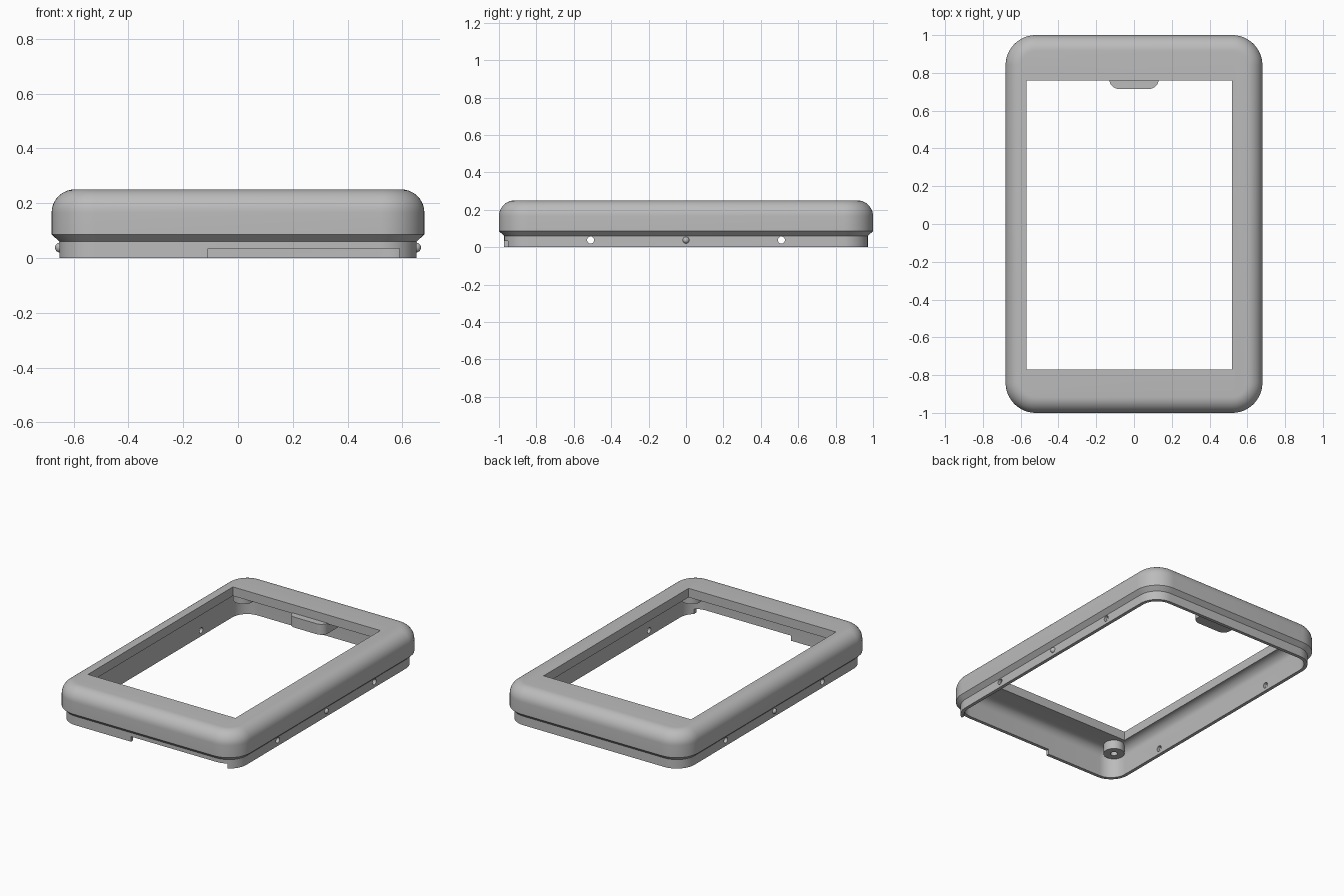
import bpy, bmesh, math
from mathutils import Matrix

if "Cube" in bpy.data.objects:
    bpy.data.objects.remove(bpy.data.objects["Cube"])

grey = bpy.data.materials.new("plain grey")
grey.use_nodes = True
COLOR = (0.5, 0.5, 0.5, 1)
grey.diffuse_color = COLOR
grey.node_tree.nodes["Principled BSDF"].inputs["Base Color"].default_value = COLOR

HALF_X, HALF_Y, CORNER = 0.68, 1.0, 0.16


def make_object(name, bm):
    bmesh.ops.recalc_face_normals(bm, faces=bm.faces)
    mesh = bpy.data.meshes.new(name)
    bm.to_mesh(mesh)
    bm.free()
    obj = bpy.data.objects.new(name, mesh)
    bpy.context.collection.objects.link(obj)
    mesh.materials.append(grey)
    return obj


def rounded_rect(hx, hy, r, steps=12):
    pts = []
    for k, (sx, sy) in enumerate([(1, 1), (-1, 1), (-1, -1), (1, -1)]):
        for i in range(steps + 1):
            a = math.pi / 2 * (k + i / steps)
            pts.append((sx * (hx - r) + r * math.cos(a), sy * (hy - r) + r * math.sin(a)))
    return pts


def loft(name, rings):
    """Closed solid through rings of equal point count."""
    bm = bmesh.new()
    loops = [[bm.verts.new(p) for p in ring] for ring in rings]
    n = len(loops[0])
    for a, b in zip(loops, loops[1:]):
        for i in range(n):
            j = (i + 1) % n
            bm.faces.new((a[i], a[j], b[j], b[i]))
    bm.faces.new(loops[0])
    bm.faces.new(loops[-1])
    return make_object(name, bm)


def box(name, x0, x1, y0, y1, z0, z1):
    return loft(name, [[(x0, y0, z), (x1, y0, z), (x1, y1, z), (x0, y1, z)] for z in (z0, z1)])


def cylinder(name, center, radius, depth, axis="Z"):
    bm = bmesh.new()
    turn = Matrix.Rotation(math.pi / 2, 4, "Y") if axis == "X" else Matrix()
    bmesh.ops.create_cone(bm, cap_ends=True, segments=32, radius1=radius, radius2=radius,
                          depth=depth, matrix=Matrix.Translation(center) @ turn)
    return make_object(name, bm)


def cut(obj, cutter):
    cutter.hide_render = True
    mod = obj.modifiers.new("cut", "BOOLEAN")
    mod.operation, mod.solver, mod.object = "DIFFERENCE", "EXACT", cutter
    bpy.context.view_layer.objects.active = obj
    bpy.ops.object.modifier_apply(modifier=mod.name)
    bpy.data.objects.remove(cutter)


def smooth(obj):
    bpy.ops.object.select_all(action="DESELECT")
    obj.select_set(True)
    bpy.context.view_layer.objects.active = obj
    bpy.ops.object.shade_smooth_by_angle(angle=math.radians(30))


def fillet(inset, top, r, steps=10):
    """Quarter round from a vertical wall to a flat top, as (inset, z)."""
    return [(inset + r * (1 - math.cos(a)), top - r + r * math.sin(a))
            for a in (math.pi / 2 * i / steps for i in range(steps + 1))]


# Bezel shell: inner cavity down to the rim, then up the lip, chamfer and rounded top
LIP, INNER, ROOF = 0.028, 0.05, 0.19
profile = fillet(INNER, ROOF, 0.06)[::-1] + [(INNER, 0), (LIP, 0), (LIP, 0.06), (0, 0.086)]
profile += fillet(0, 0.25, 0.084)
bezel = loft("bezel_shell", [
    [(x, y, z) for x, y in rounded_rect(HALF_X - d, HALF_Y - d, CORNER - d)] for d, z in profile])

# Screen window, front rim notch and side holes
cut(bezel, box("window_cutter", -0.57, 0.52, -0.77, 0.76, 0.1, 0.4))
cut(bezel, box("notch_cutter", -0.11, 0.59, -1.1, -0.9, -0.1, 0.034))
for y in (-0.51, 0.51):
    cut(bezel, cylinder("hole_cutter", (0, y, 0.038), 0.019, 2, "X"))
smooth(bezel)

# Snap nubs on both sides
for side, sx in (("left", 1), ("right", -1)):
    bm = bmesh.new()
    bmesh.ops.create_uvsphere(bm, u_segments=24, v_segments=12, radius=0.018,
                              matrix=Matrix.Translation((sx * 0.65, 0, 0.038)))
    smooth(make_object(side + "_snap_nub", bm))

    # Screw bosses under the roof
    for end, sy in (("back", 1), ("front", -1)):
        spot = (sx * 0.56, sy * 0.86)
        boss = cylinder(f"{end}_{side}_screw_boss", (*spot, 0.165), 0.065, 0.07)
        cut(boss, cylinder("screw_cutter", (*spot, 0.13), 0.022, 0.1))
        smooth(boss)

# Rounded tab behind the window's back edge
outline = rounded_rect(0.13, 0.12, 0.05)
tab = loft("back_tab", [[(x, y + 0.835, z) for x, y in outline] for z in (0.125, 0.195)])
smooth(tab)
